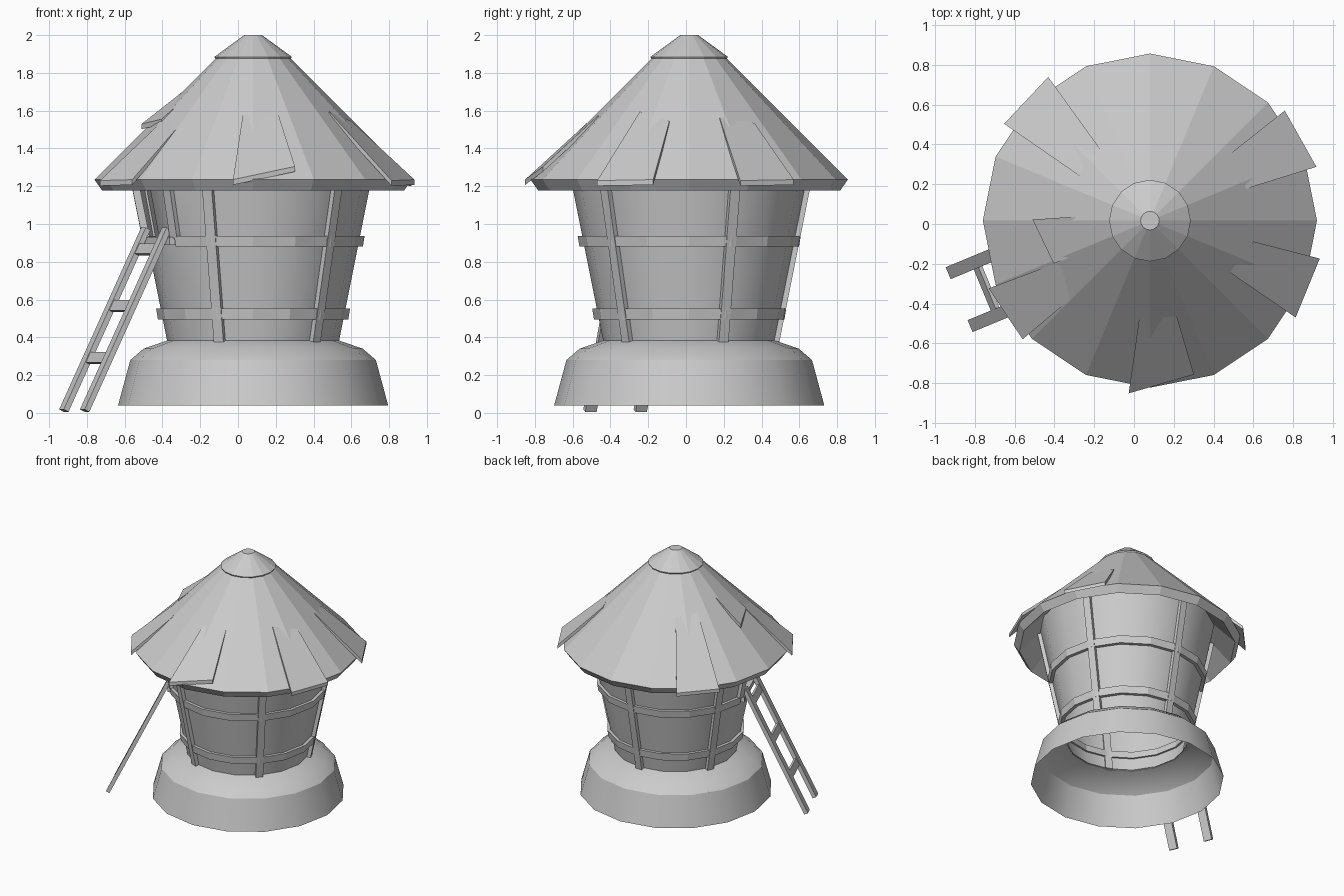
import bpy, bmesh
from math import sin, cos, radians, pi
from mathutils import Vector

if "Cube" in bpy.data.objects:
    bpy.data.objects.remove(bpy.data.objects["Cube"])

AXIS = Vector((0.08, 0.017, 0))
SIDES = 16


def polar(r, deg, z):
    return AXIS + Vector((r * cos(radians(deg)), r * sin(radians(deg)), z))


def body_r(z):
    return 0.455 + 0.2 * (z - 0.38)


def roof_z(r):
    return 1.235 + (0.84 - r) * 1.0


def finish(name, bm, smooth=False, recalc=True):
    if recalc:
        bmesh.ops.recalc_face_normals(bm, faces=bm.faces)
    me = bpy.data.meshes.new(name)
    bm.to_mesh(me)
    bm.free()
    ob = bpy.data.objects.new(name, me)
    bpy.context.collection.objects.link(ob)
    if smooth:
        bpy.ops.object.select_all(action='DESELECT')
        bpy.context.view_layer.objects.active = ob
        ob.select_set(True)
        bpy.ops.object.shade_smooth_by_angle(angle=radians(28))
    return ob


def lathe(name, profile, closed=False, cap_top=False, start=0, cols=SIDES,
          skip=None, smooth=False):
    """Revolve (r, z) points in 22.5 degree steps; skip(col, row) leaves holes."""
    bm = bmesh.new()
    full = cols == SIDES
    n = cols if full else cols + 1
    rings = [[bm.verts.new(polar(r, start + i * 22.5, z)) for r, z in profile]
             for i in range(n)]
    rows = len(profile) if closed else len(profile) - 1
    for i in range(cols):
        a, b = rings[i], rings[(i + 1) % n]
        for j in range(rows):
            if skip and skip(i, j):
                continue
            k = (j + 1) % len(profile)
            bm.faces.new((a[j], b[j], b[k], a[k]))
    if cap_top:
        bm.faces.new([ring[-1] for ring in rings])
    if closed and not full:
        bm.faces.new(rings[0])
        bm.faces.new(rings[-1])
    return finish(name, bm, smooth)


def block(name, end_a, end_b):
    """Solid between two four-point ends."""
    bm = bmesh.new()
    a = [bm.verts.new(p) for p in end_a]
    b = [bm.verts.new(p) for p in end_b]
    bm.faces.new(a)
    bm.faces.new(b)
    for i in range(4):
        j = (i + 1) % 4
        bm.faces.new((a[i], a[j], b[j], b[i]))
    return finish(name, bm)


def beam(name, p, q, side, w, t):
    """Rectangular bar from p to q, w wide along side, t thick."""
    up = (q - p).cross(side).normalized() * t / 2
    s = side * w / 2
    offs = (s + up, -s + up, -s - up, s - up)
    return block(name, [p + o for o in offs], [q + o for o in offs])


# Hollow stone base
lathe("base", [(0.715, 0.04), (0.65, 0.28), (0.58, 0.34), (0.45, 0.385)], smooth=True)

# Tower wall, open at the doorway (180 to 225 degrees)
lathe("tower_wall", [(body_r(z), z) for z in (0.38, 0.92, 1.33)],
      skip=lambda i, j: j == 1 and i in (8, 9), smooth=True)

# Vertical posts and shorter door posts
def post(name, deg, z0, z1):
    tan = Vector((-sin(radians(deg)), cos(radians(deg)), 0))
    beam(name, polar(body_r(z0) + 0.003, deg, z0), polar(body_r(z1) + 0.003, deg, z1),
         tan, 0.055, 0.04)

for i, deg in enumerate((247.5, 315, 22.5, 90, 157.5)):
    post(f"wall_post_{i}", deg, 0.38, 1.31)
for i, deg in enumerate((181, 224)):
    post(f"door_post_{i}", deg, 0.93, 1.31)

# Horizontal bands; the upper one stops at the doorway
def band(name, z0, z1, start, cols):
    a, b = body_r(z0), body_r(z1)
    lathe(name, [(a - 0.015, z0), (a + 0.026, z0), (b + 0.024, z1), (b - 0.015, z1)],
          closed=True, start=start, cols=cols)

band("lower_band", 0.495, 0.553, 0, SIDES)
band("upper_band", 0.88, 0.937, 225, 14)

# Door sill
door_tan = Vector((-sin(radians(202.5)), cos(radians(202.5)), 0))
beam("door_sill", polar(0.47, 202.5, 0.91), polar(0.565, 202.5, 0.91), door_tan, 0.42, 0.04)

# Ladder
foot, head = polar(1.025, 202.5, 0.012), polar(0.555, 202.5, 0.975)
for s in (-1, 1):
    off = door_tan * 0.144 * s
    beam(f"ladder_rail_{s}", foot + off, head + off, door_tan, 0.065, 0.03)
along = (head - foot).normalized() * 0.03
for i, z in enumerate((0.29, 0.565, 0.865)):
    c = foot.lerp(head, (z - 0.012) / 0.963)
    beam(f"ladder_rung_{i}", c - along, c + along, door_tan, 0.23, 0.022)

# Roof cone with thickness, and its cap
lathe("roof", [(0.19, 1.885), (0.84, 1.235), (0.80, 1.178), (0.15, 1.828)], closed=True)
lathe("roof_cap", [(0.15, 1.875), (0.2, 1.875), (0.205, 1.885), (0.047, 2.0)], cap_top=True)

# Loose roof boards: (r, angle, lift) for outer pair then inner pair
boards = [
    ((0.885, 125.3, .035), (0.88, 146.4, .035), (0.42, 147.6, 0), (0.44, 124.8, 0)),
    ((0.875, 39.2, .035), (0.88, 17.9, .035), (0.51, 18.3, 0), (0.54, 39.7, 0)),
    ((0.875, -12.6, .035), (0.88, -33.6, .035), (0.48, -33, 0), (0.53, -11.4, 0)),
    ((0.875, 263, .035), (0.805, 286, .035), (0.5, 285.7, 0), (0.5, 263.7, 0)),
    ((0.875, 223, .035), (0.88, 202.8, .035), (0.45, 205, -.01), (0.57, 224.6, 0)),
    ((0.59, 179.5, .045), (0.53, 204, .01), (0.34, 206, -.02), (0.377, 177, 0)),
]
down = Vector((0, 0, -0.028))
for i, pts in enumerate(boards):
    top = [polar(r, a, roof_z(r) + lift) for r, a, lift in pts]
    block(f"roof_board_{i}", top, [p + down for p in top])
